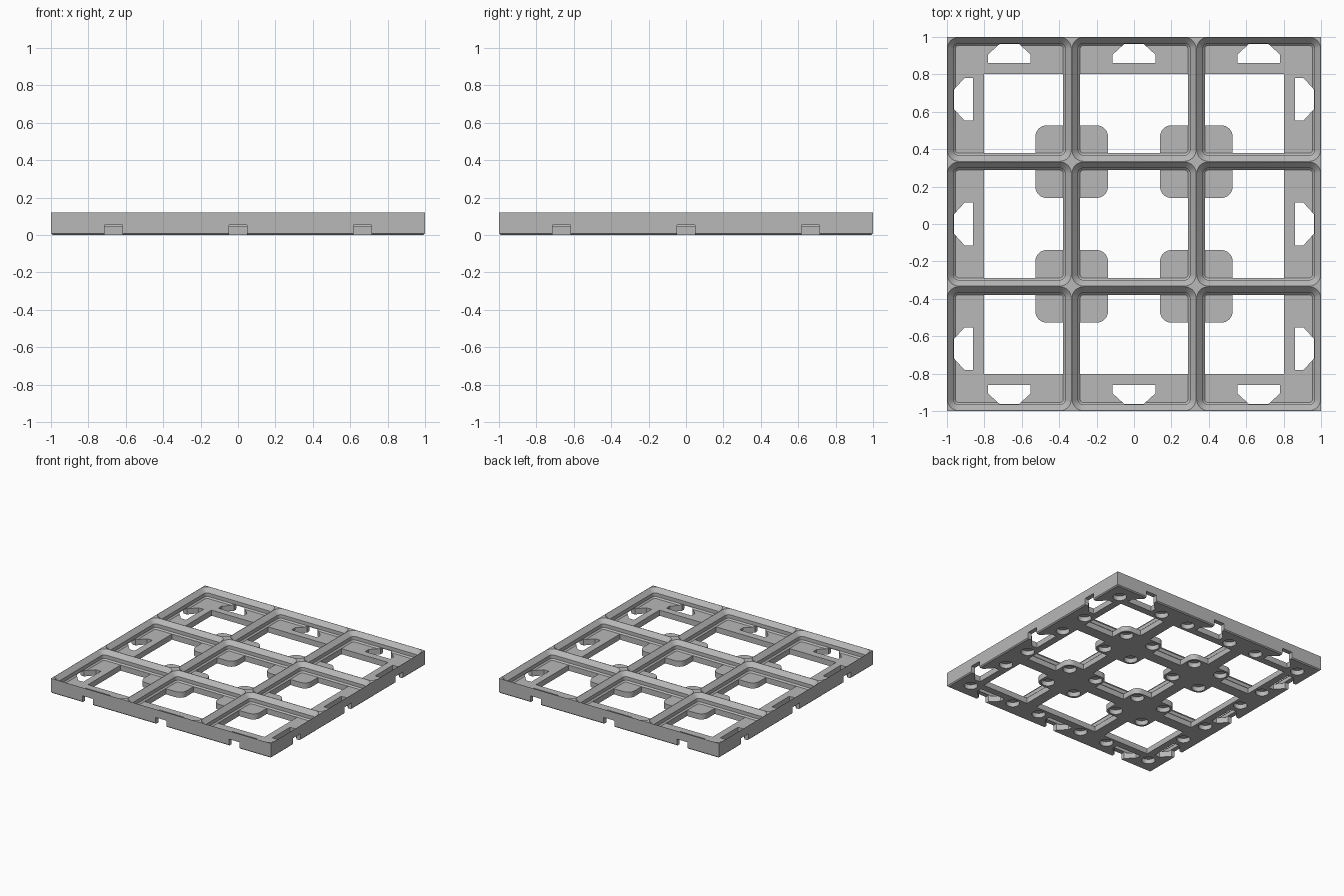
import bpy
import bmesh
from math import cos, sin, pi

HEIGHT = 0.1205      # whole plate
FLOOR = 0.046        # top of the magnet floor
PITCH = 2 / 3        # cell spacing
CENTRES = [-PITCH, 0, PITCH]
CELLS = [(x, y) for x in CENTRES for y in CENTRES]


def rounded_square(half, radius, steps=8):
    """Outline of a square with rounded corners."""
    points = []
    for corner in range(4):
        for i in range(steps + 1):
            a = corner * pi / 2 + i * pi / 2 / steps
            mid = corner * pi / 2 + pi / 4
            inner = (half - radius) * 2 ** 0.5
            points.append((inner * cos(mid) + radius * cos(a),
                           inner * sin(mid) + radius * sin(a)))
    return points


def circle(radius, sides=32):
    return [(radius * cos(2 * pi * i / sides), radius * sin(2 * pi * i / sides))
            for i in range(sides)]


def loft(bm, layers, at=(0, 0), turn=0):
    """Closed solid through (outline, z) layers of equal point count."""
    c, s = cos(turn), sin(turn)
    rings = [[bm.verts.new((at[0] + x * c - y * s, at[1] + x * s + y * c, z))
              for x, y in outline] for outline, z in layers]
    for low, high in zip(rings, rings[1:]):
        for i in range(len(low)):
            j = (i + 1) % len(low)
            bm.faces.new((low[i], low[j], high[j], high[i]))
    bm.faces.new(rings[0][::-1])
    bm.faces.new(rings[-1])


def make_object(name, bm):
    bmesh.ops.recalc_face_normals(bm, faces=bm.faces)
    mesh = bpy.data.meshes.new(name)
    bm.to_mesh(mesh)
    bm.free()
    obj = bpy.data.objects.new(name, mesh)
    bpy.context.collection.objects.link(obj)
    return obj


def solids(name, layers, places):
    """One object holding the same solid at every (x, y, turn)."""
    bm = bmesh.new()
    for x, y, turn in places:
        loft(bm, layers, (x, y), turn)
    obj = make_object(name, bm)
    obj.hide_render = True
    return obj


def boolean(target, tool, operation='DIFFERENCE'):
    mod = target.modifiers.new("cut", 'BOOLEAN')
    mod.operation = operation
    mod.solver = 'EXACT'
    mod.object = tool
    bpy.context.view_layer.objects.active = target
    bpy.ops.object.modifier_apply(modifier=mod.name)
    bpy.data.objects.remove(tool)


def square(half):
    return [(-half, -half), (half, -half), (half, half), (-half, half)]


if "Cube" in bpy.data.objects:
    bpy.data.objects.remove(bpy.data.objects["Cube"])

# Solid plate with a small chamfer around the bottom edge
plate = solids("grid_base_plate",
               [(square(0.992), 0), (square(1), 0.008), (square(1), HEIGHT)],
               [(0, 0, 0)])
plate.hide_render = False

# Stepped pocket of each cell: chamfer, vertical wall, wide chamfer
pocket_steps = [(0.288, 0.018, FLOOR), (0.299, 0.029, FLOOR + 0.011),
                (0.299, 0.029, FLOOR + 0.040), (0.3315, 0.0615, HEIGHT),
                (0.3315, 0.0615, HEIGHT + 0.05)]
pockets = solids("pocket_cutter",
                 [(rounded_square(h, r), z) for h, r, z in pocket_steps],
                 [(x, y, 0) for x, y in CELLS])

# Open windows, limited by the border floor and the pads at the crossings
opening = rounded_square(0.2875, 0.018)
windows = solids("window_cutter", [(opening, -0.1), (opening, 0.2)],
                 [(x, y, 0) for x, y in CELLS])
border = solids("border_limit", [(square(0.802), -0.2), (square(0.802), 0.3)],
                [(0, 0, 0)])
pad = rounded_square(0.194, 0.06)
pads = solids("pad_limit", [(pad, -0.3), (pad, 0.4)],
              [(x, y, 0) for x in (-PITCH / 2, PITCH / 2)
               for y in (-PITCH / 2, PITCH / 2)])
boolean(windows, border, 'INTERSECT')
boolean(windows, pads)

# Connector slots along all four sides, open to the outside and below
half_slot = [(0.048, 1.05), (0.048, 0.966), (0.114, 0.906), (0.114, 0.86)]
slot = half_slot + [(-x, y) for x, y in reversed(half_slot)]
bm = bmesh.new()
for side in range(4):
    for shift in CENTRES:
        outline = [(x + shift, y) for x, y in slot]
        loft(bm, [(outline, -0.1), (outline, 0.054)], turn=side * pi / 2)
slots = make_object("slot_cutter", bm)

# Round magnet recesses in the underside, four per cell
recess = circle(0.051)
recesses = solids("magnet_cutter", [(recess, -0.1), (recess, 0.038)],
                  [(x + dx, y + dy, 0) for x, y in CELLS
                   for dx in (-0.206, 0.206) for dy in (-0.206, 0.206)])

for cutter in (pockets, windows, slots, recesses):
    boolean(plate, cutter)

# Single grey material
grey = bpy.data.materials.new("plain_grey")
grey.use_nodes = True
colour = (0.48, 0.48, 0.48, 1)
grey.diffuse_color = colour
grey.node_tree.nodes["Principled BSDF"].inputs["Base Color"].default_value = colour
plate.data.materials.clear()
plate.data.materials.append(grey)

bpy.ops.object.select_all(action='DESELECT')
plate.select_set(True)
bpy.context.view_layer.objects.active = plate
bpy.ops.object.shade_smooth_by_angle(angle=pi / 7)
